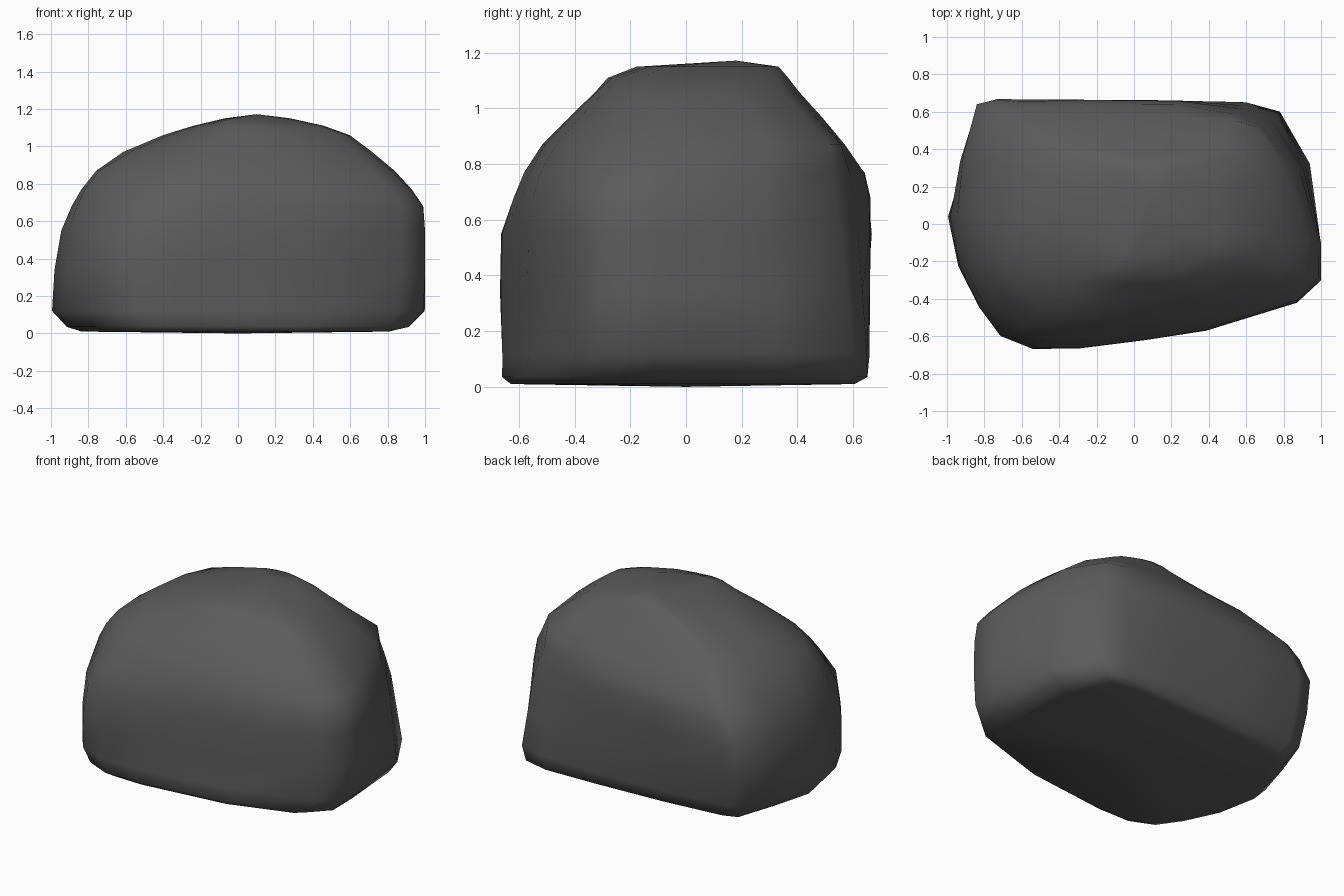
import bpy, bmesh, math

default_cube = bpy.data.objects.get("Cube")
if default_cube:
    bpy.data.objects.remove(default_cube, do_unlink=True)

# Dark stone material
stone = bpy.data.materials.new("dark_grey_stone")
stone.use_nodes = True
colour = (0.105, 0.105, 0.105, 1)
stone.diffuse_color = colour
stone.node_tree.nodes["Principled BSDF"].inputs["Base Color"].default_value = colour

# Widest plan outline of the boulder, counter-clockwise
outline = [(1, -0.3), (1, -0.1), (0.94, 0.33), (0.78, 0.61), (0.6, 0.66),
           (0.2, 0.67), (-0.3, 0.66), (-0.77, 0.65), (-0.88, 0.62),
           (-0.96, 0.35), (-1, 0.05), (-0.94, -0.22), (-0.83, -0.44),
           (-0.72, -0.59), (-0.55, -0.66), (-0.3, -0.66), (0.05, -0.62),
           (0.38, -0.57), (0.87, -0.42)]

# Directions of the corners that bulge or recede with height:
# back left, back right, right shoulder, front right, front left
corner_ways = [(1, 1), (-1, 0.9), (-1, -0.45), (-0.7, -1), (1, -1)]

# Each level: height, x range, y range, roundness of the plan,
# then how far each corner moves out
levels = [
    (0.01, -0.84, 0.8, -0.64, 0.58, 0.1, (0.08, -0.04, 0, 0, 0.04)),
    (0.035, -0.92, 0.91, -0.67, 0.635, 0, (0.05, -0.07, 0, 0, 0.01)),
    (0.12, -1.0, 1.0, -0.67, 0.66, 0, (0, -0.08, 0, 0, -0.02)),
    (0.34, -0.98, 1.0, -0.67, 0.665, 0, (-0.04, -0.02, 0.01, 0.01, 0)),
    (0.55, -0.935, 1.0, -0.665, 0.67, 0, (-0.08, 0.03, 0.03, 0.01, 0)),
    (0.68, -0.875, 0.99, -0.64, 0.67, 0.1, (-0.1, 0.03, 0.05, -0.02, 0.02)),
    (0.77, -0.82, 0.93, -0.61, 0.65, 0.25, (-0.06, 0.04, 0.06, -0.03, 0.02)),
    (0.87, -0.74, 0.84, -0.55, 0.57, 0.35, (0.04, 0.04, 0.06, -0.04, 0)),
    (0.97, -0.61, 0.72, -0.45, 0.49, 0.4, (0.01, 0.04, 0.01, -0.04, 0)),
    (1.06, -0.4, 0.6, -0.35, 0.41, 0.4, (-0.01, 0.01, 0, -0.03, 0)),
    (1.11, -0.24, 0.46, -0.29, 0.37, 0.4, (0, 0, 0, 0, 0)),
    (1.15, -0.07, 0.28, -0.17, 0.335, 0.4, (0, 0, 0, 0.03, 0)),
]


def plan_point(point, level):
    """Fit an outline point into a level, then shape its corners."""
    z, x0, x1, y0, y1, roundness, corners = level
    u, v = point[0], point[1] / 0.67
    reach = math.hypot(u, v)
    ease = 1 + roundness * (1 / max(1, reach) - 1)
    x = (x0 + x1) / 2 + u * ease * (x1 - x0) / 2
    y = (y0 + y1) / 2 + v * ease * (y1 - y0) / 2
    for (dx, dy), move in zip(corner_ways, corners):
        length = math.hypot(dx, dy)
        facing = max(0, (u * dx + v * dy) / (reach * length))
        push = move * facing ** 10 / length
        x, y = x + dx * push, y + dy * push
    return x, y, z


# Loft the boulder from base to crown
bm = bmesh.new()
rings = [[bm.verts.new(plan_point(p, level)) for p in outline] for level in levels]
count = len(outline)
for low, high in zip(rings, rings[1:]):
    for i in range(count):
        j = (i + 1) % count
        bm.faces.new((low[i], low[j], high[j], high[i]))

# Close the base and the slightly domed crown
base = bm.verts.new((0, 0, 0))
crown = bm.verts.new((0.1, 0.18, 1.172))
for i in range(count):
    j = (i + 1) % count
    bm.faces.new((rings[0][j], rings[0][i], base))
    bm.faces.new((rings[-1][i], rings[-1][j], crown))
bmesh.ops.recalc_face_normals(bm, faces=bm.faces)

mesh = bpy.data.meshes.new("boulder")
bm.to_mesh(mesh)
bm.free()
mesh.materials.append(stone)
boulder = bpy.data.objects.new("boulder", mesh)
bpy.context.collection.objects.link(boulder)

bpy.ops.object.select_all(action='DESELECT')
boulder.select_set(True)
bpy.context.view_layer.objects.active = boulder
bpy.ops.object.shade_smooth_by_angle(angle=math.radians(65))
